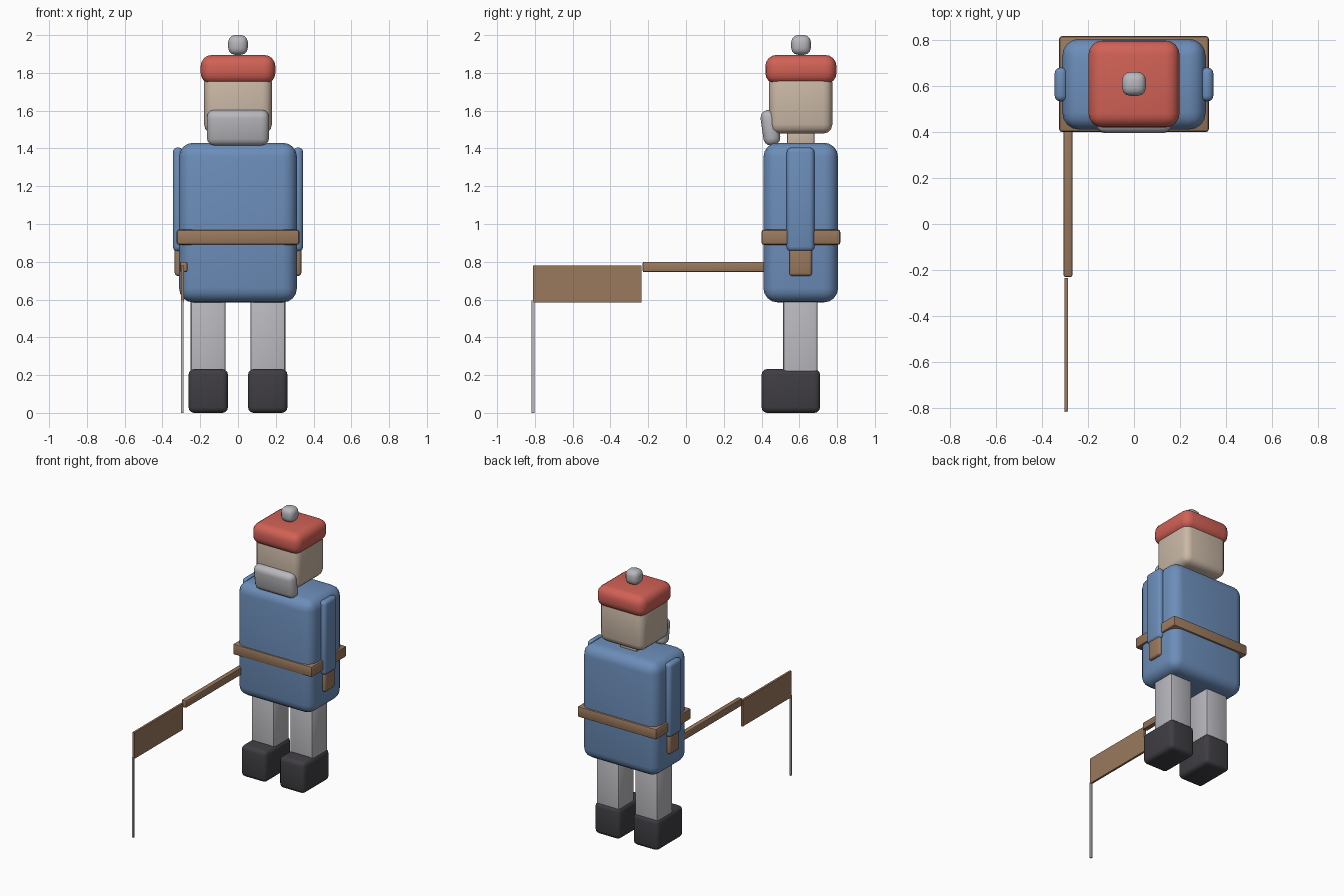
import bpy
import bmesh
from mathutils import Matrix, Vector

if "Cube" in bpy.data.objects:
    bpy.data.objects.remove(bpy.data.objects["Cube"])


def material(name, colour):
    m = bpy.data.materials.new(name)
    m.diffuse_color = (*colour, 1)
    m.use_nodes = True
    m.node_tree.nodes["Principled BSDF"].inputs["Base Color"].default_value = m.diffuse_color
    return m


blue = material("coat blue", (0.15, 0.27, 0.49))
red = material("cap red", (0.64, 0.12, 0.092))
skin = material("skin", (0.59, 0.48, 0.38))
grey = material("light grey", (0.48, 0.48, 0.51))
brown = material("leather brown", (0.32, 0.19, 0.11))
dark = material("boot black", (0.05, 0.047, 0.055))


def block(name, x, y, z, mat, bevel=0.0, segments=3, tilt=0.0):
    """Rounded box spanning the given (min, max) ranges, tilted about x."""
    size = Vector((x[1] - x[0], y[1] - y[0], z[1] - z[0]))
    centre = Vector((sum(x), sum(y), sum(z))) / 2
    bm = bmesh.new()
    bmesh.ops.create_cube(bm, size=1, matrix=Matrix.Diagonal((*size, 1)))
    if bevel:
        bmesh.ops.bevel(bm, geom=bm.edges[:], offset=bevel, segments=segments,
                        profile=0.5, affect='EDGES', clamp_overlap=True)
    bm.transform(Matrix.Translation(centre) @ Matrix.Rotation(tilt, 4, 'X'))
    mesh = bpy.data.meshes.new(name)
    bm.to_mesh(mesh)
    bm.free()
    mesh.materials.append(mat)
    ob = bpy.data.objects.new(name, mesh)
    bpy.context.collection.objects.link(ob)
    if bevel:
        bpy.ops.object.select_all(action='DESELECT')
        bpy.context.view_layer.objects.active = ob
        ob.select_set(True)
        bpy.ops.object.shade_smooth_by_angle(angle=0.7)
    return ob


def pair(name, x, *args, **kw):
    """The same block on both sides of the body."""
    block("right_" + name, (-x[1], -x[0]), *args, **kw)
    block("left_" + name, x, *args, **kw)


# Body and belt
block("torso", (-0.312, 0.312), (0.41, 0.805), (0.585, 1.43), blue, 0.075, 4)
block("belt", (-0.325, 0.325), (0.40, 0.817), (0.89, 0.97), brown, 0.012, 2)

# Limbs
pair("arm", (0.29, 0.345), (0.533, 0.68), (0.855, 1.405), blue, 0.025)
pair("hand", (0.275, 0.335), (0.547, 0.667), (0.725, 0.88), brown, 0.016)
pair("leg", (0.065, 0.252), (0.513, 0.697), (0.004, 0.62), grey, 0.016, 2)
pair("boot", (0.053, 0.262), (0.40, 0.71), (0.0, 0.232), dark, 0.03)

# Head, beard and cap
block("neck", (-0.07, 0.07), (0.535, 0.68), (1.40, 1.52), skin, 0.01, 2)
block("head", (-0.18, 0.18), (0.44, 0.775), (1.478, 1.80), skin, 0.05)
block("beard", (-0.165, 0.165), (0.402, 0.492), (1.415, 1.605), grey,
      0.04, 3, tilt=0.14)
block("cap", (-0.198, 0.198), (0.42, 0.797), (1.74, 1.895), red, 0.06, 4)
block("pompom", (-0.052, 0.052), (0.557, 0.661), (1.896, 2.0), grey, 0.036)

# Carried rod with its hanging board and thin upright
block("rod", (-0.306, -0.268), (-0.23, 0.58), (0.745, 0.80), brown, 0.008, 2)
block("board", (-0.303, -0.287), (-0.81, -0.235), (0.585, 0.78), brown)
block("upright", (-0.302, -0.289), (-0.817, -0.803), (0.0, 0.595), grey)
